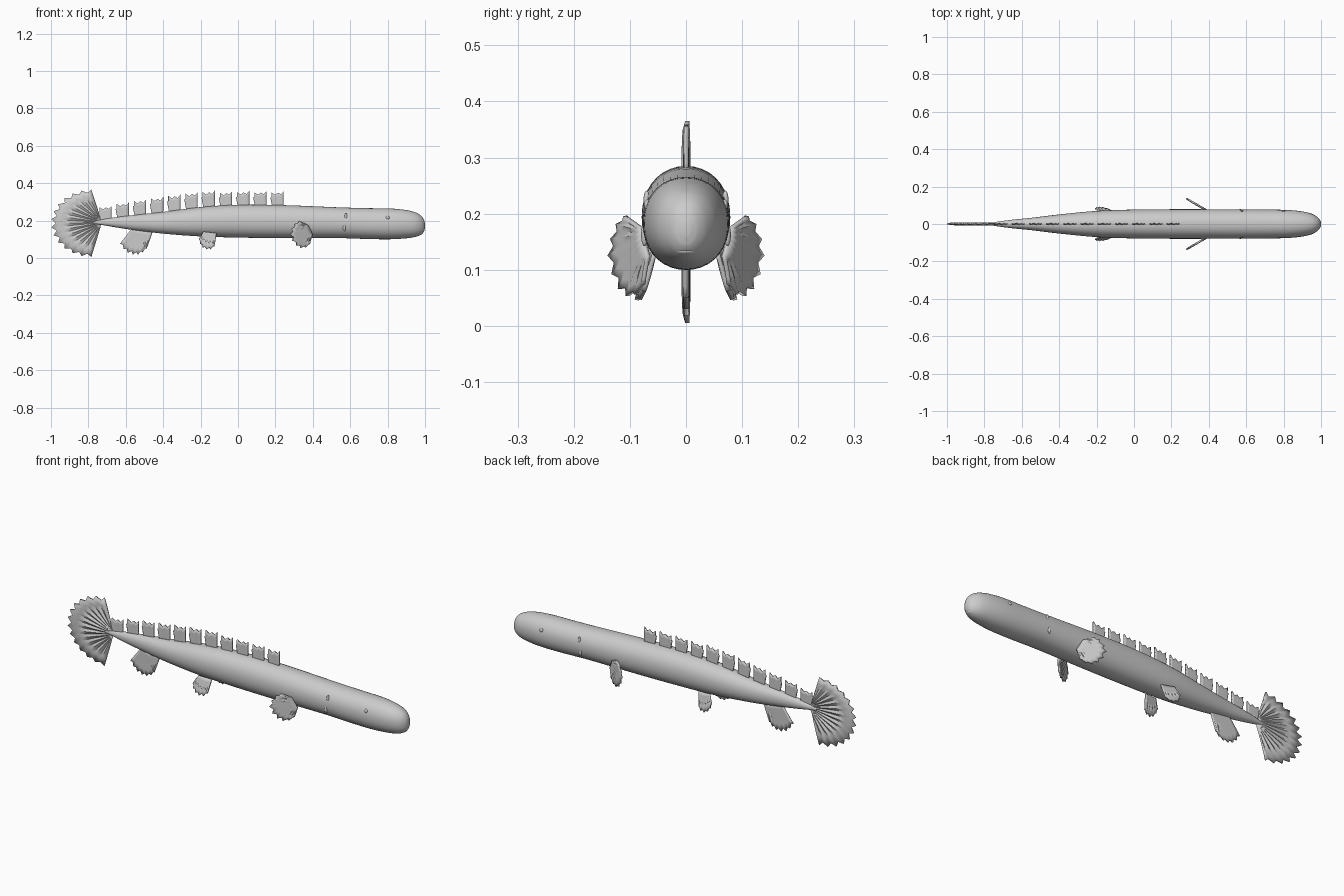
import bpy, bmesh, math
from mathutils import Vector

if "Cube" in bpy.data.objects:
    bpy.data.objects.remove(bpy.data.objects["Cube"])

skin = bpy.data.materials.new("grey skin")
skin.diffuse_color = (0.6, 0.6, 0.6, 1)
skin.use_nodes = True
skin.node_tree.nodes["Principled BSDF"].inputs["Base Color"].default_value = skin.diffuse_color


def add_object(name, bm, angle=40):
    bmesh.ops.recalc_face_normals(bm, faces=bm.faces)
    mesh = bpy.data.meshes.new(name)
    bm.to_mesh(mesh)
    bm.free()
    mesh.materials.append(skin)
    ob = bpy.data.objects.new(name, mesh)
    bpy.context.collection.objects.link(ob)
    bpy.ops.object.select_all(action='DESELECT')
    ob.select_set(True)
    bpy.context.view_layer.objects.active = ob
    bpy.ops.object.shade_smooth_by_angle(angle=math.radians(angle))
    return ob


# Body stations: x, bottom, top, half width
STATIONS = [
    (-0.77, 0.183, 0.197, 0.006), (-0.72, 0.175, 0.207, 0.014),
    (-0.65, 0.163, 0.218, 0.023), (-0.55, 0.148, 0.230, 0.033),
    (-0.40, 0.130, 0.246, 0.051), (-0.20, 0.115, 0.272, 0.070),
    (0.00, 0.109, 0.284, 0.077), (0.25, 0.106, 0.282, 0.079),
    (0.55, 0.106, 0.270, 0.078), (0.70, 0.101, 0.266, 0.077),
    (0.82, 0.100, 0.264, 0.075), (0.90, 0.105, 0.256, 0.067),
    (0.95, 0.113, 0.243, 0.055), (0.98, 0.125, 0.225, 0.038),
    (0.995, 0.142, 0.203, 0.021), (1.0, 0.160, 0.184, 0.008),
]


def smooth_stations(steps=4):
    """Curve through the body stations."""
    pts = [Vector(p) for p in STATIONS]
    out = []
    for i in range(len(pts) - 1):
        p0, p1, p2, p3 = pts[max(i - 1, 0)], pts[i], pts[i + 1], pts[min(i + 2, len(pts) - 1)]
        d = p2[0] - p1[0]
        m1 = (p2 - p0) * (d / (p2[0] - p0[0]))
        m2 = (p3 - p1) * (d / (p3[0] - p1[0]))
        for k in range(steps):
            t = k / steps
            out.append(p1 * (2*t**3 - 3*t**2 + 1) + m1 * (t**3 - 2*t**2 + t)
                       + p2 * (3*t**2 - 2*t**3) + m2 * (t**3 - t**2))
    return out + [pts[-1]]


def body_top(x):
    for a, b in zip(STATIONS, STATIONS[1:]):
        if a[0] <= x <= b[0]:
            return a[2] + (b[2] - a[2]) * (x - a[0]) / (b[0] - a[0])


def make_body():
    bm = bmesh.new()
    rings, n = [], 36
    for x, bottom, top, half in smooth_stations():
        ring = []
        for k in range(n):
            a = 2 * math.pi * k / n
            c, s = (math.copysign(abs(f(a)) ** 0.94, f(a)) for f in (math.cos, math.sin))
            ring.append(bm.verts.new((x, half * c, (top + bottom) / 2 + (top - bottom) / 2 * s)))
        rings.append(ring)
    for r, q in zip(rings, rings[1:]):
        for k in range(n):
            bm.faces.new((r[k], r[(k + 1) % n], q[(k + 1) % n], q[k]))
    bm.faces.new(rings[0])
    bm.faces.new(rings[-1])
    add_object("body", bm, 60)


def make_fan(name, a, b, tips, side=lambda x, z: 0.0, notch=0.13, pleat=0.002, thick=0.008, mirror=1):
    """Pleated fin with a ray to every tip and a notched web between them."""
    a, b = Vector(a), Vector(b)
    tips = [Vector(t) for t in tips]
    count = 2 * len(tips) - 1
    rows = 5
    bm = bmesh.new()
    grid = []
    for i in range(count):
        root = a.lerp(b, i / (count - 1))
        if i % 2 == 0:
            end = tips[i // 2]
        else:
            end = ((tips[i // 2] + tips[i // 2 + 1]) / 2).lerp(root, notch)
        column = []
        for k in range(rows + 1):
            t = k / rows
            p = root.lerp(end, t)
            wave = pleat * math.sin(math.pi * min(t * 0.8, 1)) * (1 if i % 2 == 0 else -1)
            column.append(bm.verts.new((p.x, mirror * (side(p.x, p.y) + wave), p.y)))
        grid.append(column)
    for c, d in zip(grid, grid[1:]):
        for k in range(rows):
            bm.faces.new((c[k], d[k], d[k + 1], c[k + 1]))
    ob = add_object(name, bm)
    solid = ob.modifiers.new("thickness", 'SOLIDIFY')
    solid.thickness = thick
    solid.offset = 0


def make_ball(name, centre, size):
    bm = bmesh.new()
    bmesh.ops.create_uvsphere(bm, u_segments=16, v_segments=10, radius=1)
    for v in bm.verts:
        v.co = Vector(centre) + Vector(v.co[i] * size[i] for i in range(3))
    add_object(name, bm, 60)


make_body()

# Tail fin
arc = [math.radians(90 + 180 * i / 13) for i in range(14)]
make_fan("tail_fin", (-0.735, 0.206), (-0.735, 0.174),
         [(-0.785 + 0.215 * math.cos(t), 0.185 + 0.18 * math.sin(t)) for t in arc],
         notch=0.09, pleat=0.004)

# Row of back finlets
for i in range(11):
    x = -0.71 + 0.092 * i
    z = body_top(x)
    h = 0.068 + 0.018 * math.sin(math.pi * i / 10)
    if i > 6:
        h = 0.074
    make_fan(f"back_finlet_{i + 1}", (x - 0.026, z - 0.012), (x + 0.034, z - 0.008),
             [(x - 0.036, z + h * 0.55), (x - 0.031, z + h * 0.92),
              (x + 0.004, z + h * 0.90), (x + 0.034, z + h)],
             notch=0.16, pleat=0.001)

# Rear belly fin
make_fan("rear_belly_fin", (-0.565, 0.16), (-0.455, 0.145),
         [(-0.63, 0.075), (-0.612, 0.048), (-0.59, 0.028), (-0.562, 0.018),
          (-0.535, 0.018), (-0.51, 0.03), (-0.49, 0.05)], notch=0.1)

# Paired fins
for m, label in ((-1, "right"), (1, "left")):
    make_fan(f"{label}_chest_fin", (0.375, 0.175), (0.398, 0.125),
             [(0.328, 0.196), (0.305, 0.182), (0.288, 0.155), (0.280, 0.125),
              (0.292, 0.092), (0.312, 0.066), (0.336, 0.053), (0.362, 0.056), (0.385, 0.075)],
             side=lambda x, z: 0.066 + (0.40 - x) * 0.58, notch=0.1, mirror=m)
    make_fan(f"{label}_belly_fin", (-0.185, 0.14), (-0.115, 0.132),
             [(-0.208, 0.098), (-0.202, 0.075), (-0.188, 0.056), (-0.168, 0.046),
              (-0.145, 0.047), (-0.127, 0.062)],
             side=lambda x, z: 0.056 + (0.13 - z) * 0.25 + (-0.12 - x) * 0.2,
             notch=0.1, mirror=m)
    # Eyes and gill edges
    make_ball(f"{label}_eye", (0.80, m * 0.069, 0.215), (0.010, 0.006, 0.010))
    make_ball(f"{label}_upper_gill_edge", (0.577, m * 0.070, 0.222), (0.007, 0.006, 0.019))
    make_ball(f"{label}_lower_gill_edge", (0.568, m * 0.074, 0.162), (0.007, 0.006, 0.020))

# Lower lip
make_ball("lower_lip", (0.968, 0, 0.134), (0.022, 0.024, 0.010))
